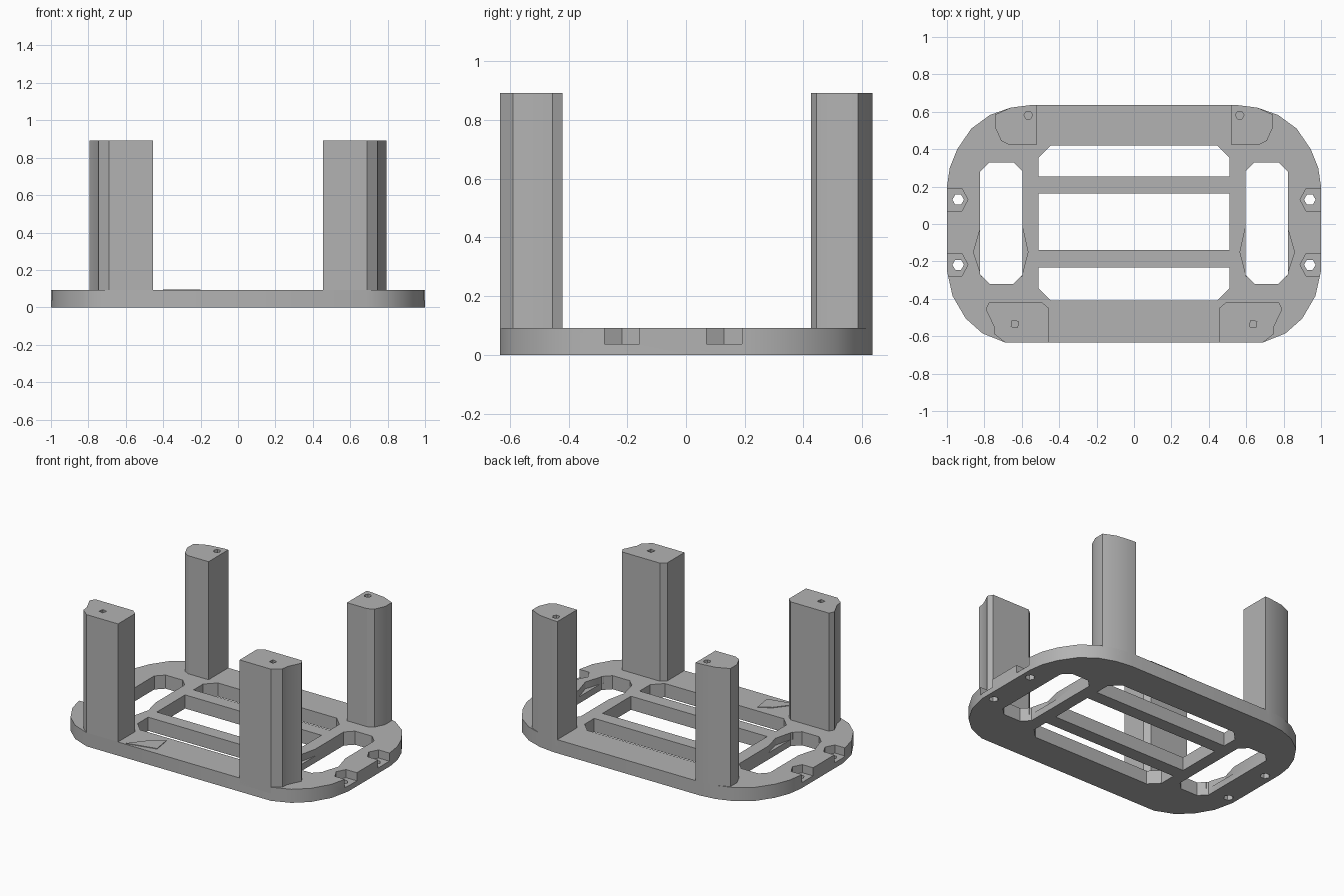
import bpy, bmesh, math

default = bpy.data.objects.get("Cube")
if default:
    bpy.data.objects.remove(default, do_unlink=True)

grey = bpy.data.materials.new("plain grey")
grey.use_nodes = True
COLOUR = (0.45, 0.45, 0.45, 1)
grey.diffuse_color = COLOUR
grey.node_tree.nodes["Principled BSDF"].inputs["Base Color"].default_value = COLOUR

PLATE_TOP, LEG_TOP, POCKET_FLOOR = 0.092, 0.891, 0.037


def prism(name, outline, z0, z1):
    """Upright prism over a flat outline."""
    bm = bmesh.new()
    base = bm.faces.new([bm.verts.new((x, y, z0)) for x, y in outline])
    top = bmesh.ops.extrude_face_region(bm, geom=[base])["geom"]
    bmesh.ops.translate(bm, vec=(0, 0, z1 - z0),
                        verts=[v for v in top if isinstance(v, bmesh.types.BMVert)])
    bmesh.ops.recalc_face_normals(bm, faces=bm.faces)
    mesh = bpy.data.meshes.new(name)
    bm.to_mesh(mesh)
    bm.free()
    mesh.materials.append(grey)
    ob = bpy.data.objects.new(name, mesh)
    bpy.context.collection.objects.link(ob)
    return ob


def flip(outline, side):
    return [(x * side, y) for x, y in outline]


def ngon(x, y, r, n, turn=0):
    return [(x + r * math.cos(turn + math.tau * i / n),
             y + r * math.sin(turn + math.tau * i / n)) for i in range(n)]


def slot(x0, x1, y0, y1, low=0, high=0):
    """Rectangle with its lower and upper corners cut off."""
    return [(x0 + low, y0), (x1 - low, y0), (x1, y0 + low), (x1, y1 - high),
            (x1 - high, y1), (x0 + high, y1), (x0, y1 - high), (x0, y0 + low)] \
        if low and high else \
        [(x0 + low, y0), (x1 - low, y0)] + ([(x1, y0 + low)] if low else []) + \
        [(x1, y1 - high)] + ([(x1 - high, y1)] if high else []) + \
        ([(x0 + high, y1)] if high else []) + [(x0, y1 - high)] + \
        ([(x0, y0 + low)] if low else [])


def carve(ob, outlines):
    """Cut prisms out of an object, given (outline, bottom, top)."""
    for outline, z0, z1 in outlines:
        cutter = prism("cutter", outline, z0, z1)
        cutter.hide_render = True
        mod = ob.modifiers.new("cut", 'BOOLEAN')
        mod.operation, mod.solver, mod.object = 'DIFFERENCE', 'EXACT', cutter
        bpy.context.view_layer.objects.active = ob
        bpy.ops.object.modifier_apply(modifier=mod.name)
        mesh = cutter.data
        bpy.data.objects.remove(cutter, do_unlink=True)
        bpy.data.meshes.remove(mesh)


def smooth(ob):
    bpy.ops.object.select_all(action='DESELECT')
    ob.select_set(True)
    bpy.context.view_layer.objects.active = ob
    bpy.ops.object.shade_smooth_by_angle(angle=math.radians(25))


# Base plate with rounded corners
half = [(0.69, -0.633), (0.81, -0.585), (0.9, -0.505), (0.97, -0.385), (1, -0.25),
        (1, 0.2), (0.985, 0.3), (0.945, 0.4), (0.87, 0.51), (0.77, 0.583),
        (0.66, 0.622), (0.55, 0.636)]
plate = prism("base_plate", half + flip(half, -1)[::-1], 0, PLATE_TOP)

# Three long middle slots leave two cross bars
cuts = [(slot(-0.51, 0.51, y0, y1, low, high), -1, 1) for y0, y1, low, high in
        [(0.253, 0.42, 0, 0.065), (-0.14, 0.163, 0, 0), (-0.41, -0.232, 0.065, 0)]]

# Side slots, their flared upper walls, and screw pockets on the outer edge
for side in (-1, 1):
    cuts.append((flip(slot(0.595, 0.823, -0.32, 0.33, 0.05, 0.05), side), -1, 1))
    flare = [(0.6, 0), (0.567, -0.15), (0.6, -0.28), (0.815, -0.28), (0.858, -0.15), (0.815, 0)]
    cuts.append((flip(flare, side), 0.045, 1))
    for y in (0.13, -0.218):
        pocket = [(1.1, y - 0.06), (0.92, y - 0.06), (0.888, y),
                  (0.92, y + 0.06), (1.1, y + 0.06)]
        cuts.append((flip(pocket, side), POCKET_FLOOR, 1))
        cuts.append((ngon(0.94 * side, y, 0.031, 6), -1, 1))
carve(plate, cuts)
smooth(plate)

# Four legs, each with a screw hole in its top
front = [(0.455, -0.633), (0.69, -0.633), (0.745, -0.59), (0.75, -0.545),
         (0.793, -0.455), (0.775, -0.42), (0.49, -0.42), (0.455, -0.45)]
back = [(0.518, 0.636), (0.518, 0.425), (0.67, 0.425), (0.71, 0.445),
        (0.742, 0.515), (0.742, 0.585), (0.66, 0.622), (0.55, 0.636)]
for side, word in ((1, "left"), (-1, "right")):
    for end, outline, hole in (("front", front, ngon(0.637 * side, -0.535, 0.024, 4, 0.6)),
                               ("back", back, ngon(0.565 * side, 0.582, 0.023, 6))):
        leg = prism(f"{end}_{word}_leg", flip(outline, side), 0.05, LEG_TOP)
        carve(leg, [(hole, LEG_TOP - 0.12, 1)])
        smooth(leg)

# Low ridge on the front rail
ridge = prism("front_rail_ridge", [(-0.4, -0.625), (-0.2, -0.58), (-0.22, -0.45), (-0.3, -0.5)],
              PLATE_TOP - 0.01, PLATE_TOP + 0.004)
